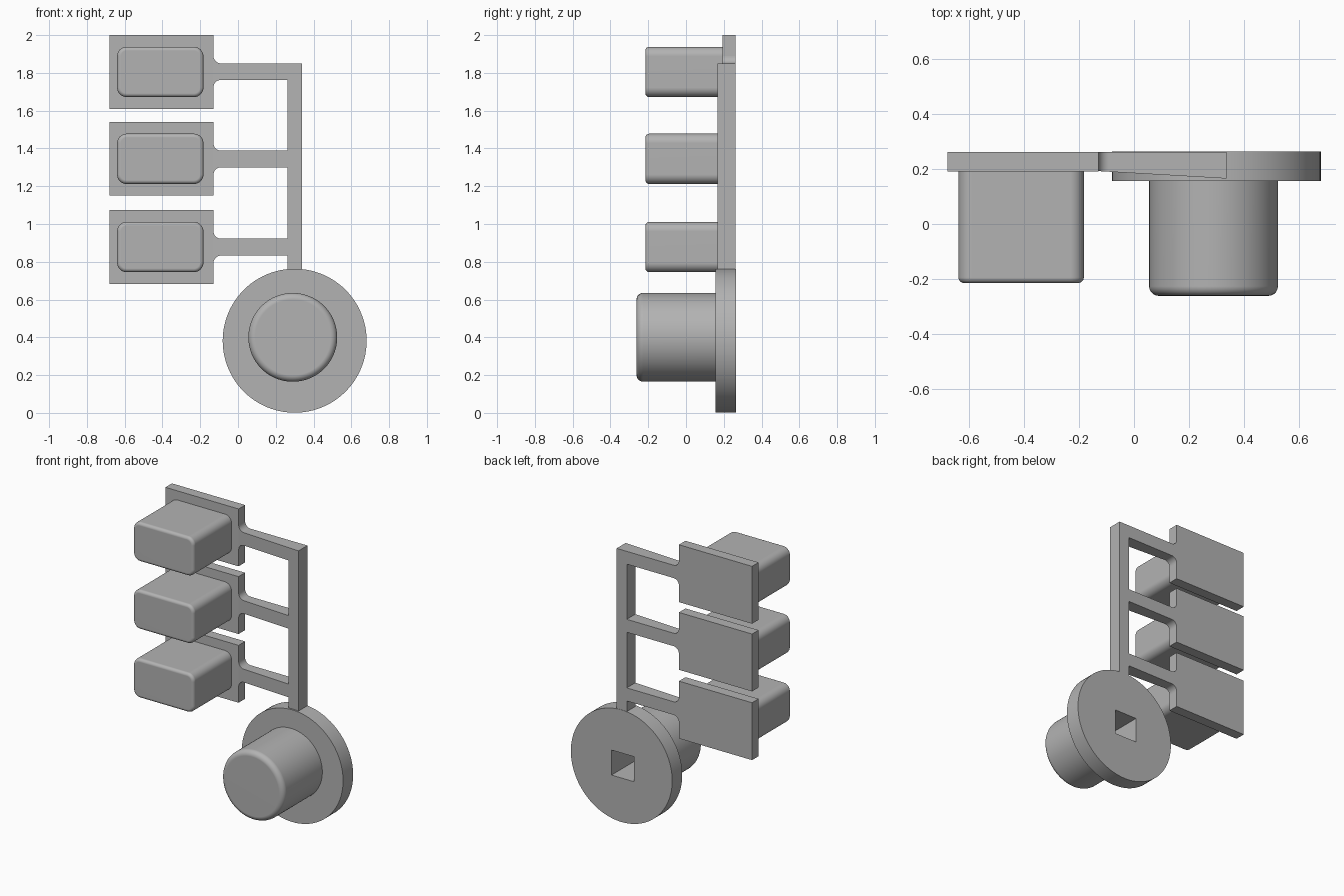
import bpy, bmesh
from math import sin, cos, pi, radians

cube = bpy.data.objects.get("Cube")
if cube:
    bpy.data.objects.remove(cube, do_unlink=True)

grey = bpy.data.materials.new("plain_grey")
grey.use_nodes = True
grey.diffuse_color = (0.45, 0.45, 0.45, 1)
grey.node_tree.nodes["Principled BSDF"].inputs["Base Color"].default_value = grey.diffuse_color

BACK = 0.262


def arc(cx, cz, r, a0, a1, n):
    """Points on an arc in the front plane, angles in degrees."""
    return [(cx + r * cos(radians(a0 + (a1 - a0) * i / n)),
             cz + r * sin(radians(a0 + (a1 - a0) * i / n))) for i in range(n + 1)]


def prism(name, outline, y_front, y_back, rim=0):
    """Extrude a front-plane outline in depth, optionally rounding its front rim."""
    bm = bmesh.new()
    base = bm.faces.new([bm.verts.new((x, y_back, z)) for x, z in outline])
    ext = bmesh.ops.extrude_face_region(bm, geom=[base], use_keep_orig=True)["geom"]
    front = [v for v in ext if isinstance(v, bmesh.types.BMVert)]
    bmesh.ops.translate(bm, verts=front, vec=(0, y_front - y_back, 0))
    if rim:
        edges = [e for e in bm.edges if all(v in front for v in e.verts)]
        bmesh.ops.bevel(bm, geom=edges, offset=rim, segments=5, profile=0.5, affect='EDGES')
    bmesh.ops.recalc_face_normals(bm, faces=bm.faces)
    mesh = bpy.data.meshes.new(name)
    bm.to_mesh(mesh)
    bm.free()
    mesh.materials.append(grey)
    obj = bpy.data.objects.new(name, mesh)
    bpy.context.collection.objects.link(obj)
    return obj


def activate(obj):
    bpy.ops.object.select_all(action='DESELECT')
    obj.select_set(True)
    bpy.context.view_layer.objects.active = obj


def smooth(obj):
    activate(obj)
    bpy.ops.object.shade_smooth_by_angle(angle=radians(30))
    obj.modifiers.new("even_shading", 'WEIGHTED_NORMAL').keep_sharp = True


def rect(x0, x1, z0, z1):
    return [(x0, z0), (x1, z0), (x1, z1), (x0, z1)]


def round_rect(x0, x1, z0, z1, r):
    return (arc(x1 - r, z1 - r, r, 0, 90, 8) + arc(x0 + r, z1 - r, r, 90, 180, 8)
            + arc(x0 + r, z0 + r, r, 180, 270, 8) + arc(x1 - r, z0 + r, r, 270, 360, 8))


# Three rectangular buttons on backing plates
EDGE = -0.13
for place, z in (("top", 1.805), ("middle", 1.345), ("bottom", 0.878)):
    prism(place + "_plate", rect(-0.68, EDGE, z - 0.195, z + 0.195), 0.192, BACK)
    smooth(prism(place + "_button",
                 round_rect(-0.64, -0.183, z - 0.133, z + 0.133, 0.05), -0.215, 0.2, 0.02))

# Comb-shaped frame: post with three arms, flared where they meet the plates
POST_L, POST_R, FILLET = 0.262, 0.338, 0.04
outline = [(POST_L, 0.7), (POST_R, 0.7), (POST_R, 1.85)]
for lo, hi in ((1.763, 1.85), (1.3, 1.388), (0.833, 0.922)):
    if hi < 1.8:
        outline.append((POST_L, hi))
    outline += arc(EDGE + FILLET, hi + FILLET, FILLET, 270, 180, 8)
    outline += arc(EDGE + FILLET, lo - FILLET, FILLET, 180, 90, 8)
    outline.append((POST_L, lo))
frame = prism("frame", outline, 0.19, BACK)
# The front face leans forward towards the post
for v in frame.data.vertices:
    if v.co.y < 0.2:
        v.co.y = 0.19 - 0.058 * (v.co.x + 0.08)
smooth(frame)

# Round knob on its disc, with a square shaft socket from the back
disc = prism("knob_disc", arc(0.3, 0.382, 0.381, 0, 360, 96)[:-1], 0.156, 0.264)
knob = prism("knob", arc(0.29, 0.4, 0.235, 0, 360, 96)[:-1], -0.262, 0.17, 0.035)
socket = prism("socket_cutter", rect(0.205, 0.375, 0.3, 0.47), -0.05, 0.4)
socket.hide_render = True
for obj in (disc, knob):
    cut = obj.modifiers.new("socket", 'BOOLEAN')
    cut.operation, cut.solver, cut.object = 'DIFFERENCE', 'EXACT', socket
    activate(obj)
    bpy.ops.object.modifier_apply(modifier=cut.name)
    smooth(obj)
bpy.data.objects.remove(socket, do_unlink=True)
